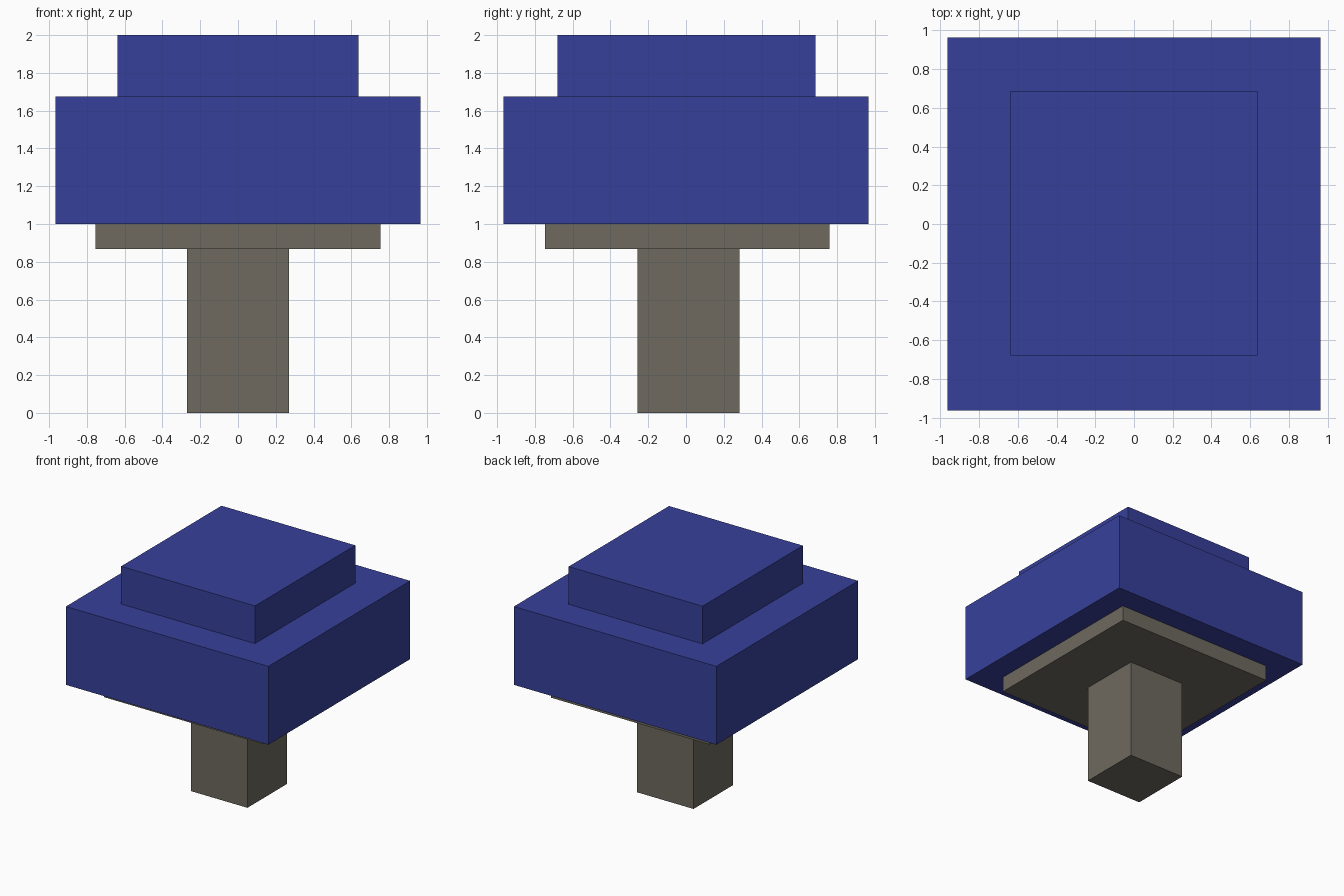
import bpy

if "Cube" in bpy.data.objects:
    bpy.data.objects.remove(bpy.data.objects["Cube"])


def material(name, rgb):
    mat = bpy.data.materials.new(name)
    mat.diffuse_color = (*rgb, 1)
    mat.use_nodes = True
    mat.node_tree.nodes["Principled BSDF"].inputs["Base Color"].default_value = mat.diffuse_color
    return mat


def box(name, x, y, z, mat):
    """Axis-aligned box from (min, max) ranges."""
    ranges = (x, y, z)
    bpy.ops.mesh.primitive_cube_add(size=1, location=[(a + b) / 2 for a, b in ranges])
    ob = bpy.context.object
    ob.name = name
    ob.scale = [b - a for a, b in ranges]
    bpy.ops.object.transform_apply(location=False, rotation=False, scale=True)
    ob.data.materials.append(mat)
    return ob


blue = material("blue", (0.038, 0.051, 0.328))
stone = material("stone_grey", (0.156, 0.144, 0.114))

# Stem and the thin plate it carries
box("stem", (-0.27, 0.27), (-0.257, 0.283), (0, 0.867), stone)
box("support_plate", (-0.755, 0.755), (-0.747, 0.76), (0.867, 1.0), stone)

# Wide cap with a smaller raised block on top
box("cap", (-0.965, 0.965), (-0.965, 0.965), (1.0, 1.675), blue)
box("cap_top", (-0.638, 0.638), (-0.68, 0.686), (1.675, 2.0), blue)
